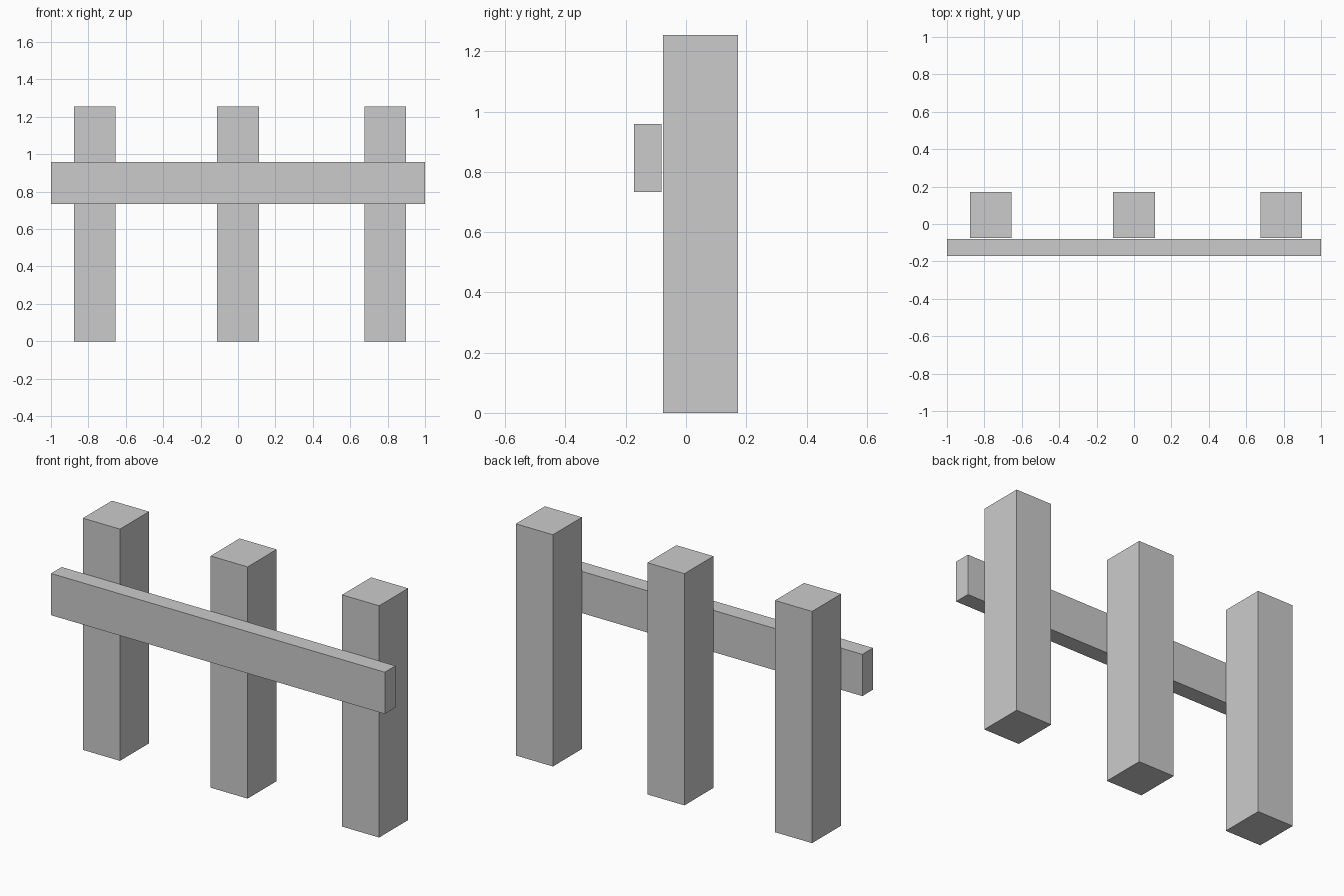
import bpy

if "Cube" in bpy.data.objects:
    bpy.data.objects.remove(bpy.data.objects["Cube"])


def box(name, x, y, z):
    """Box spanning the given (min, max) ranges."""
    spans = (x, y, z)
    bpy.ops.mesh.primitive_cube_add(size=1, location=[(a + b) / 2 for a, b in spans])
    obj = bpy.context.object
    obj.name = name
    obj.scale = [b - a for a, b in spans]
    bpy.ops.object.transform_apply(location=False, rotation=False, scale=True)
    return obj


# Three upright posts
for side, cx in (("left", -0.765), ("middle", 0.0), ("right", 0.788)):
    box(f"{side}_post", (cx - 0.111, cx + 0.111), (-0.076, 0.172), (0, 1.255))

# Horizontal rail in front of the posts, with a hairline gap
box("front_rail", (-1, 1), (-0.172, -0.081), (0.733, 0.959))
